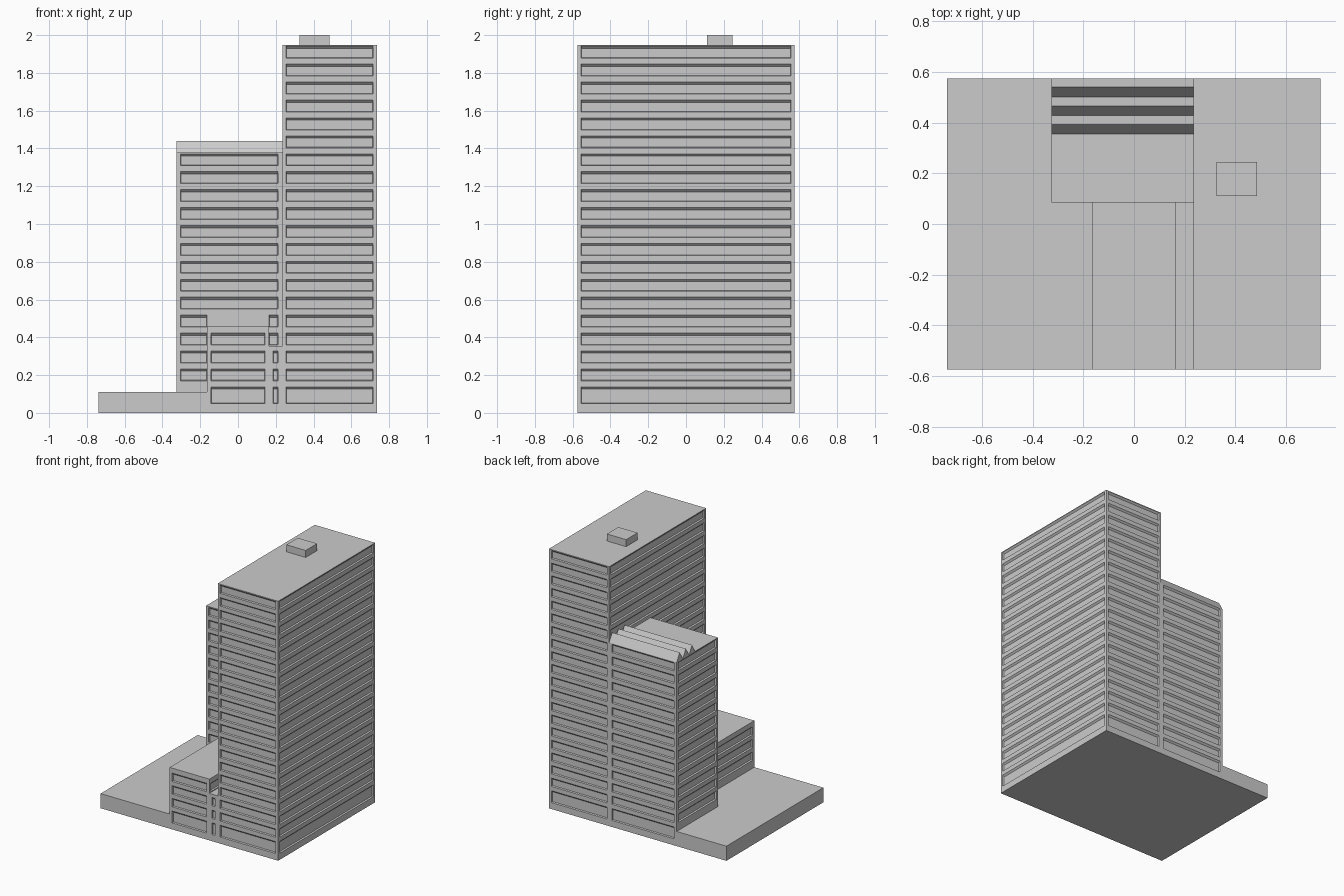
import bpy, bmesh

if "Cube" in bpy.data.objects:
    bpy.data.objects.remove(bpy.data.objects["Cube"])

DEPTH, HEAD, SIDE = 0.012, 0.012, 0.003   # window recess depth, sloped head, side taper
X0, X1, Y = -0.738, 0.736, 0.575          # overall footprint


def make_object(name, bm):
    bmesh.ops.recalc_face_normals(bm, faces=bm.faces)
    me = bpy.data.meshes.new(name)
    bm.to_mesh(me)
    bm.free()
    ob = bpy.data.objects.new(name, me)
    bpy.context.collection.objects.link(ob)
    return ob


def prism(name, pts, axis, lo, hi):
    """Extrude a closed outline along x or z."""
    bm = bmesh.new()
    place = (lambda p, t: (t, *p)) if axis == 'x' else (lambda p, t: (*p, t))
    a, b = ([bm.verts.new(place(p, t)) for p in pts] for t in (lo, hi))
    bm.faces.new(a)
    bm.faces.new(b)
    for i in range(len(pts)):
        j = (i + 1) % len(pts)
        bm.faces.new((a[i], a[j], b[j], b[i]))
    return make_object(name, bm)


def box(name, x0, x1, y0, y1, z0, z1):
    return prism(name, [(x0, y0), (x1, y0), (x1, y1), (x0, y1)], 'z', z0, z1)


def add_window(bm, axis, wall, sign, u0, u1, row):
    """Cutter for one window band in a wall facing sign * axis."""
    z1 = 0.138 + 0.0949 * row
    z0 = z1 - (0.063 if row else 0.089)
    rings = []
    for w, side, head in ((0.01, 0, 0), (0, 0, 0), (-DEPTH, SIDE, HEAD)):
        c = wall + sign * w
        a, b, lo, hi = u0 + side, u1 - side, z0 + side, z1 - head
        rect = [(a, lo), (b, lo), (b, hi), (a, hi)]
        rings.append([bm.verts.new((c, u, z) if axis == 'x' else (u, c, z)) for u, z in rect])
    bm.faces.new(rings[0])
    bm.faces.new(rings[2])
    for p, q in zip(rings, rings[1:]):
        for i in range(4):
            j = (i + 1) % 4
            bm.faces.new((p[i], p[j], q[j], q[i]))


def cut_windows(ob, walls):
    """walls: (axis, wall position, facing, start, end, first row, last row)"""
    bm = bmesh.new()
    for axis, wall, sign, u0, u1, first, last in walls:
        for row in range(first, last + 1):
            add_window(bm, axis, wall, sign, u0, u1, row)
    cutter = make_object(ob.name + "_window_cutter", bm)
    cutter.hide_render = True
    mod = ob.modifiers.new("windows", 'BOOLEAN')
    mod.operation, mod.solver, mod.object = 'DIFFERENCE', 'EXACT', cutter
    bpy.context.view_layer.objects.active = ob
    bpy.ops.object.modifier_apply(modifier=mod.name)
    bpy.data.objects.remove(cutter)


# Podium terrace, wrapping around the left of the lower block
prism("podium", [(X0, -Y), (-0.165, -Y), (-0.165, 0.085), (-0.325, 0.085), (-0.325, Y), (X0, Y)],
      'z', 0, 0.11)

# Tall tower
tower = box("tall_tower", 0.235, X1, -Y, Y, 0, 1.947)
cut_windows(tower, [
    ('y', -Y, -1, 0.255, 0.716, 0, 19),
    ('y', Y, 1, 0.255, 0.716, 0, 19),
    ('x', X1, 1, -0.555, 0.555, 0, 19),
    ('x', 0.235, -1, -0.555, 0.555, 14, 19),
    ('x', 0.235, -1, -0.555, 0.085, 3, 13),
])
box("roof_plant_room", 0.325, 0.485, 0.11, 0.245, 1.947, 2.0)

# Middle tower
mid = box("middle_tower", -0.325, 0.235, 0.085, Y, 0, 1.378)
cut_windows(mid, [
    ('y', 0.085, -1, -0.305, 0.213, 5, 13),
    ('y', 0.085, -1, -0.305, -0.165, 1, 4),
    ('y', 0.085, -1, 0.165, 0.213, 3, 4),
    ('y', Y, 1, -0.305, 0.213, 0, 13),
    ('x', -0.325, -1, 0.105, 0.555, 1, 13),
])

# Sawtooth skylights on the middle tower roof
step = (Y - 0.355) / 3
teeth = [(0.355, 1.378)]
for i in range(3):
    y = 0.355 + i * step
    teeth += [(y + step * 0.52, 1.44), (y + step, 1.378)]
prism("sawtooth_skylights", teeth, 'x', -0.325, 0.235)

# Low front block and the narrow link beside the tall tower
front = box("front_block", -0.165, 0.165, -Y, 0.085, 0, 0.46)
cut_windows(front, [
    ('y', -Y, -1, -0.144, 0.142, 0, 3),
    ('x', -0.165, -1, -0.555, 0.065, 1, 3),
    ('x', 0.165, 1, -0.555, 0.065, 3, 3),
])
link = box("link_block", 0.165, 0.235, -Y, 0.085, 0, 0.353)
cut_windows(link, [('y', -Y, -1, 0.185, 0.213, 0, 2)])
